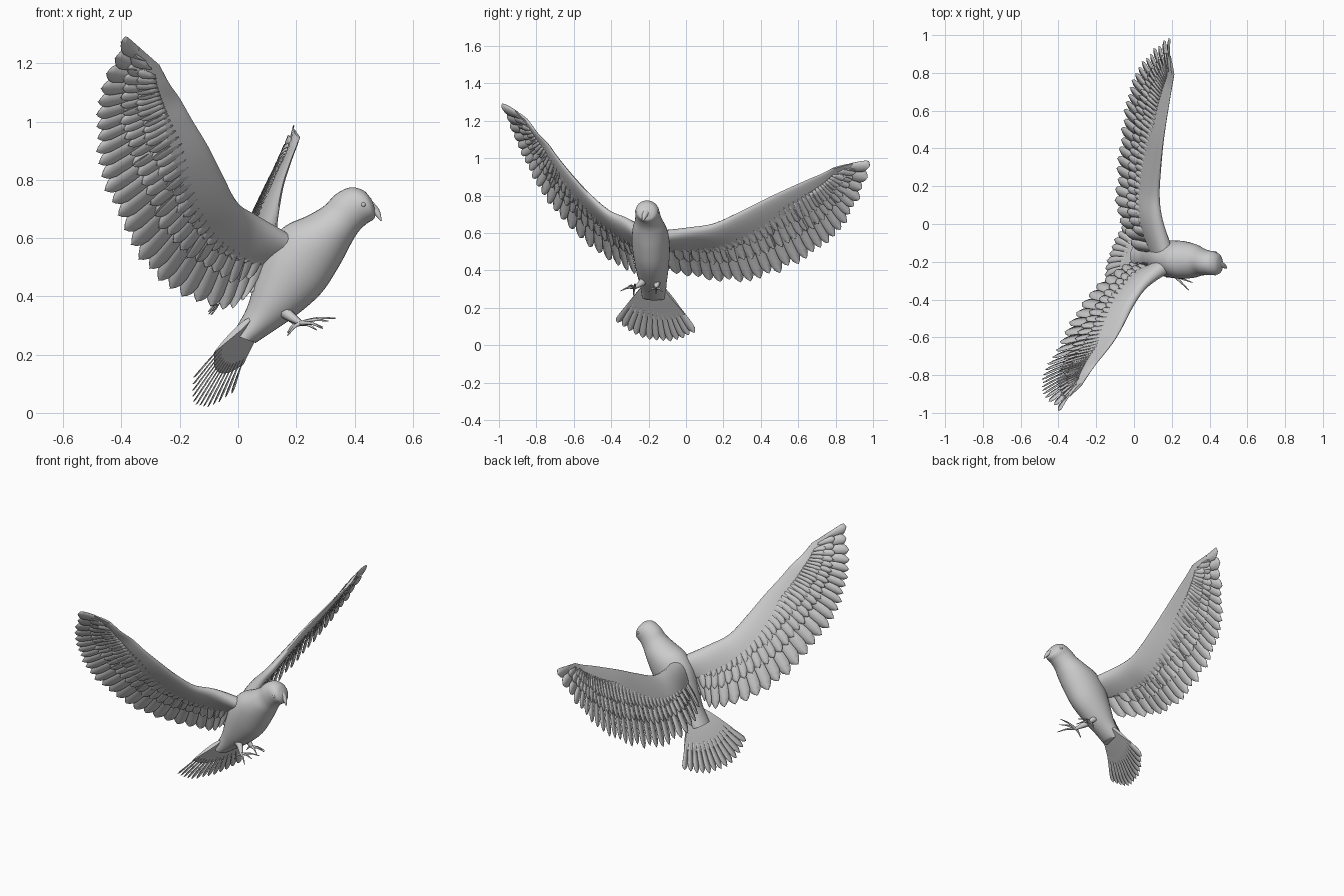
import bpy, bmesh, math, random
from mathutils import Vector as V

random.seed(4)
cube = bpy.data.objects.get("Cube")
if cube:
    bpy.data.objects.remove(cube)

GREY = (0.6, 0.6, 0.6, 1)
mat = bpy.data.materials.new("pale grey")
mat.use_nodes = True
mat.diffuse_color = GREY
mat.node_tree.nodes["Principled BSDF"].inputs["Base Color"].default_value = GREY


def finish(name, bm, angle=60):
    bmesh.ops.recalc_face_normals(bm, faces=bm.faces)
    me = bpy.data.meshes.new(name)
    bm.to_mesh(me)
    bm.free()
    me.materials.append(mat)
    ob = bpy.data.objects.new(name, me)
    bpy.context.collection.objects.link(ob)
    bpy.ops.object.select_all(action='DESELECT')
    ob.select_set(True)
    bpy.context.view_layer.objects.active = ob
    bpy.ops.object.shade_smooth_by_angle(angle=math.radians(angle))
    return ob


def spline(pts, t):
    """Smooth curve through evenly spaced points, t from 0 to 1."""
    t = min(max(t, 0), 1) * (len(pts) - 1)
    i = min(int(t), len(pts) - 2)
    t -= i
    b, c = pts[i], pts[i + 1]
    a = pts[i - 1] if i else b * 2 - c
    d = pts[i + 2] if i + 2 < len(pts) else c * 2 - b
    return (b * 2 + (c - a) * t + (a * 2 - b * 5 + c * 4 - d) * t * t
            + (b * 3 - a - c * 3 + d) * t ** 3) / 2


def loft(bm, rings):
    """Skin closed rings of points and cap both ends."""
    rows = [[bm.verts.new(p) for p in r] for r in rings]
    n = len(rows[0])
    for a, b in zip(rows, rows[1:]):
        for i in range(n):
            bm.faces.new((a[i], a[(i + 1) % n], b[(i + 1) % n], b[i]))
    bm.faces.new(rows[0])
    bm.faces.new(rows[-1])


def tube(bm, pts, r0, r1, steps=8, n=8):
    """Tapered round tube along a smooth path."""
    pts = [V(p) for p in pts]
    rings = []
    for k in range(steps + 1):
        t = k / steps
        q = (spline(pts, t + .02) - spline(pts, t - .02)).to_track_quat('Z', 'Y')
        r = r0 + (r1 - r0) * t
        rings.append([spline(pts, t) + q @ V((r * math.cos(j * math.tau / n), r * math.sin(j * math.tau / n), 0))
                      for j in range(n)])
    loft(bm, rings)


# Body and head: back point, belly point, sideways centre, half width
BODY = [(-.02, .27, .06, .24, -.17, .065), (.03, .36, .12, .28, -.175, .07),
        (.06, .46, .2, .335, -.18, .085), (.1, .57, .285, .41, -.185, .098),
        (.16, .64, .345, .5, -.19, .1), (.235, .675, .385, .575, -.195, .09),
        (.295, .71, .412, .62, -.2, .073), (.335, .75, .44, .648, -.205, .066),
        (.385, .774, .462, .662, -.208, .062), (.43, .764, .47, .672, -.212, .05),
        (.458, .735, .472, .695, -.215, .025)]
backs = [V((b[0], b[4], b[1])) for b in BODY]
bellies = [V((b[2], b[4], b[3])) for b in BODY]
halves = [V((b[5], 0, 0)) for b in BODY]
bm = bmesh.new()
rings = []
for k in range(51):
    t = k / 50
    p, q, w = spline(backs, t), spline(bellies, t), spline(halves, t).x
    rings.append([(p + q) / 2 + (p - q) / 2 * math.cos(j * math.tau / 32) + V((0, w, 0)) * math.sin(j * math.tau / 32)
                  for j in range(32)])
loft(bm, rings)
finish("body", bm)

# Beak and eyes
bm = bmesh.new()
tube(bm, [(.445, -.212, .712), (.475, -.222, .69), (.492, -.233, .66)], .024, .002, n=12)
finish("beak", bm)
for name, y in (("left_eye", -.155), ("right_eye", -.267)):
    bm = bmesh.new()
    bmesh.ops.create_uvsphere(bm, u_segments=12, v_segments=8, radius=.009)
    bmesh.ops.translate(bm, verts=bm.verts, vec=(.43, y + .003, .715))
    finish(name, bm)

# Legs and toes
FEET = {"right": ((.13, -.215, .37), (.175, -.235, .335), (.215, -.275, .308),
                  [(.335, -.27, .325), (.31, -.31, .315), (.29, -.35, .29), (.17, -.28, .265)]),
        "left": ((.13, -.15, .37), (.175, -.155, .335), (.205, -.16, .305),
                 [(.29, -.16, .295), (.27, -.2, .285), (.27, -.125, .285), (.17, -.16, .275)])}
for side, (hip, hock, foot, toes) in FEET.items():
    bm = bmesh.new()
    tube(bm, [hip, hock, foot], .03, .009)
    for toe in toes:
        mid = (V(foot) + V(toe)) / 2 + V((0, 0, .008))
        tube(bm, [foot, mid, toe], .008, .002)
    finish(side + "_leg", bm)


class Sheet:
    """Curved surface between a root curve (f=0) and a tip curve (f=1)."""
    def __init__(self, roots, tips, camber):
        self.roots, self.tips = [V(p) for p in roots], [V(p) for p in tips]
        self.camber = camber

    def normal(self, u):
        span = spline(self.roots, u + .03) - spline(self.roots, u - .03)
        span += spline(self.tips, u + .03) - spline(self.tips, u - .03)
        n = span.cross(spline(self.tips, u) - spline(self.roots, u)).normalized()
        return n if n.dot(V((-1, 0, .5))) > 0 else -n

    def at(self, u, f, lift=0):
        p = spline(self.roots, u).lerp(spline(self.tips, u), f)
        return p + self.normal(u) * (self.camber * math.sin(math.pi * min(f, 1)) + lift)


def skin(name, sheet, depth, thick0, thick1, cols=40):
    """Smooth tapering flesh and small feathers near the root curve."""
    bm = bmesh.new()
    rings = []
    for k in range(cols + 1):
        u = k / cols
        th = thick1 + (thick0 - thick1) * (1 - u) ** 2
        ring = []
        for j in range(20):
            a = j * math.tau / 20
            f = depth * (1 - math.cos(a)) / 2
            ring.append(sheet.at(u, f, th * math.sin(a) * (1.25 - f / depth)))
        rings.append(ring)
    loft(bm, rings)
    finish(name, bm)


BLADE = [(0, .5), (.3, .85), (.6, 1), (.8, .95), (.91, .7), (.97, .35), (1, .05)]


def feathers(name, sheet, count, f0, f1, lift=0, tilt=.006, jitter=.03, first=0.0, last=1.0):
    """A row of overlapping blades, each with a raised shaft."""
    bm = bmesh.new()
    du = (last - first) / count * .62
    for i in range(count):
        u = first + (last - first) * (i + .5) / count
        end = f1 + random.uniform(-jitter, jitter * .3)
        rows = []
        for t, w in BLADE:
            f = f0 + (end - f0) * t
            rows.append([bm.verts.new(sheet.at(u + s * du * w, f - abs(s) * .01, lift + s * tilt * w + (.002 if s == 0 else 0)))
                         for s in (-1, 0, 1)])
        for a, b in zip(rows, rows[1:]):
            for j in (0, 1):
                bm.faces.new((a[j], a[j + 1], b[j + 1], b[j]))
    ob = finish(name, bm, 40)
    mod = ob.modifiers.new("thickness", 'SOLIDIFY')
    mod.thickness, mod.offset = .002, 0


# Wings
RIGHT = Sheet([(.2, -.22, .6), (.07, -.32, .675), (0, -.42, .72), (-.05, -.52, .81), (-.1, -.61, .91),
               (-.16, -.69, 1.01), (-.2, -.74, 1.08), (-.235, -.79, 1.13), (-.27, -.84, 1.195)],
              [(.06, -.21, .42), (-.05, -.21, .345), (-.2, -.33, .41), (-.33, -.5, .51), (-.42, -.67, .67),
               (-.47, -.78, .83), (-.49, -.86, .97), (-.465, -.92, 1.12), (-.39, -1, 1.3)], .012)
LEFT = Sheet([(.2, -.16, .6), (.145, .02, .625), (.13, .15, .65), (.14, .3, .72), (.155, .44, .79),
              (.175, .57, .85), (.19, .66, .89), (.2, .72, .915), (.21, .78, .945)],
             [(.0, -.14, .4), (-.09, .06, .36), (-.09, .25, .34), (-.075, .43, .365), (-.05, .6, .44),
              (-.02, .74, .525), (.04, .85, .65), (.11, .93, .79), (.2, 1, .99)], .012)
for side, sheet in (("right", RIGHT), ("left", LEFT)):
    skin(side + "_wing_arm", sheet, .52, .045, .009)
    feathers(side + "_flight_feathers", sheet, 27, .3, 1.01, jitter=.04)
    for face, s in (("upper", 1), ("under", -1)):
        feathers(f"{side}_{face}_long_coverts", sheet, 30, .25, .7, s * .007, .004, .03, .06, .97)
        feathers(f"{side}_{face}_short_coverts", sheet, 34, .2, .5, s * .011, .003, .03, .1, .93)

# Tail fan
base, axis, across = V((.06, -.175, .32)), V((-.54, .05, -.84)).normalized(), V((.295, .947, -.126))
steps = [-1, -.5, 0, .5, 1]
TAIL = Sheet([base + across * .055 * s for s in steps],
             [base + (axis * math.cos(.74 * s) + across * math.sin(.74 * s)) * .355 for s in steps], .006)
skin("tail_base", TAIL, .62, .012, .012)
feathers("tail_feathers", TAIL, 13, .35, 1.0, 0, .005, .02)
